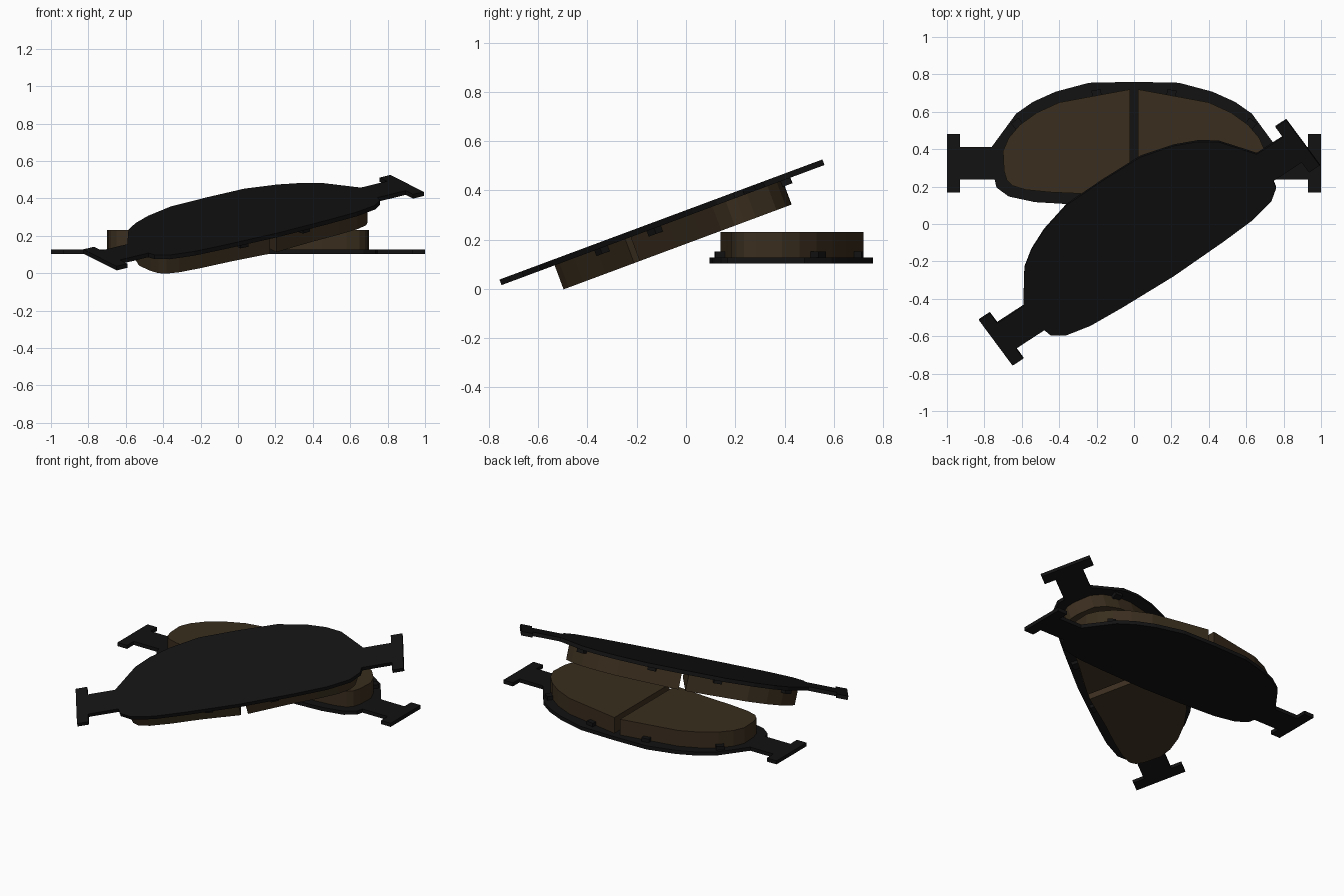
import bpy, bmesh
from math import radians
from mathutils import Matrix, Vector

if "Cube" in bpy.data.objects:
    bpy.data.objects.remove(bpy.data.objects["Cube"])

T = 0.024          # backing plate thickness
TOP = 0.128        # top of the friction block above the plate's underside


def material(name, rgb):
    m = bpy.data.materials.new(name)
    m.diffuse_color = (*rgb, 1)
    m.use_nodes = True
    m.node_tree.nodes["Principled BSDF"].inputs["Base Color"].default_value = m.diffuse_color
    return m


STEEL = material("dark_steel", (0.006, 0.006, 0.006))
LINING = material("brown_lining", (0.042, 0.027, 0.013))

# Left half outlines, relative to the middle of the ears (y = 0.325)
PLATE = [(0, .435), (-.24, .43), (-.42, .382), (-.54, .328), (-.63, .265), (-.70, .17),
         (-.76, .088), (-.93, .088), (-.93, .157), (-1, .157), (-1, -.157), (-.93, -.157),
         (-.93, -.088), (-.745, -.088), (-.735, -.13), (-.67, -.178), (-.53, -.208),
         (-.33, -.22), (0, -.23)]
BLOCK = [(-.021, .395), (-.40, .325), (-.52, .27), (-.61, .205), (-.67, .135), (-.70, .065),
         (-.695, -.04), (-.68, -.09), (-.65, -.12), (-.58, -.142), (-.45, -.155),
         (-.27, -.163), (-.021, -.185)]
TABS = [(-.20, .372, 10), (-.625, .212, 38), (-.20, -.187, -5)]


def extrude(bm, pts, z0, z1):
    f = bm.faces.new([bm.verts.new((x, y, z0)) for x, y in pts])
    r = bmesh.ops.extrude_face_region(bm, geom=[f])
    verts = [v for v in r["geom"] if isinstance(v, bmesh.types.BMVert)]
    bmesh.ops.translate(bm, vec=(0, 0, z1 - z0), verts=verts)


def finish(bm, name, mat, matrix):
    bmesh.ops.recalc_face_normals(bm, faces=bm.faces)
    me = bpy.data.meshes.new(name)
    bm.to_mesh(me)
    bm.free()
    me.materials.append(mat)
    ob = bpy.data.objects.new(name, me)
    bpy.context.collection.objects.link(ob)
    ob.matrix_world = matrix
    return ob


def brake_pad(prefix, matrix):
    # backing plate with ears
    bm = bmesh.new()
    extrude(bm, PLATE + [(-x, y) for x, y in PLATE[-2:0:-1]], 0, T)
    finish(bm, prefix + "_backing_plate", STEEL, matrix)
    # two friction blocks with the slot between them
    for side, s in (("left", 1), ("right", -1)):
        bm = bmesh.new()
        extrude(bm, [(s * x, y) for x, y in BLOCK], T, TOP)
        finish(bm, f"{prefix}_{side}_friction_block", LINING, matrix)
    # small locating tabs around the blocks
    bm = bmesh.new()
    for s in (1, -1):
        for x, y, a in TABS:
            m = (Matrix.Translation((s * x, y, T + .008)) @ Matrix.Rotation(radians(s * a), 4, 'Z')
                 @ Matrix.Diagonal((.05, .04, .032, 1)))
            bmesh.ops.create_cube(bm, size=1, matrix=m)
    finish(bm, prefix + "_locating_tabs", STEEL, matrix)


# lower pad lies flat, friction side up
brake_pad("lower_pad", Matrix.Translation((0, .325, .103)))
# upper pad is flipped, turned and leans on the lower one
brake_pad("upper_pad", Matrix.Translation((.0825, -.0975, .27))
          @ Matrix.Rotation(radians(20.4), 4, 'X') @ Matrix.Rotation(radians(34.8), 4, 'Z')
          @ Matrix.Rotation(radians(180), 4, 'Y') @ Matrix.Translation((0, 0, -T / 2)))
